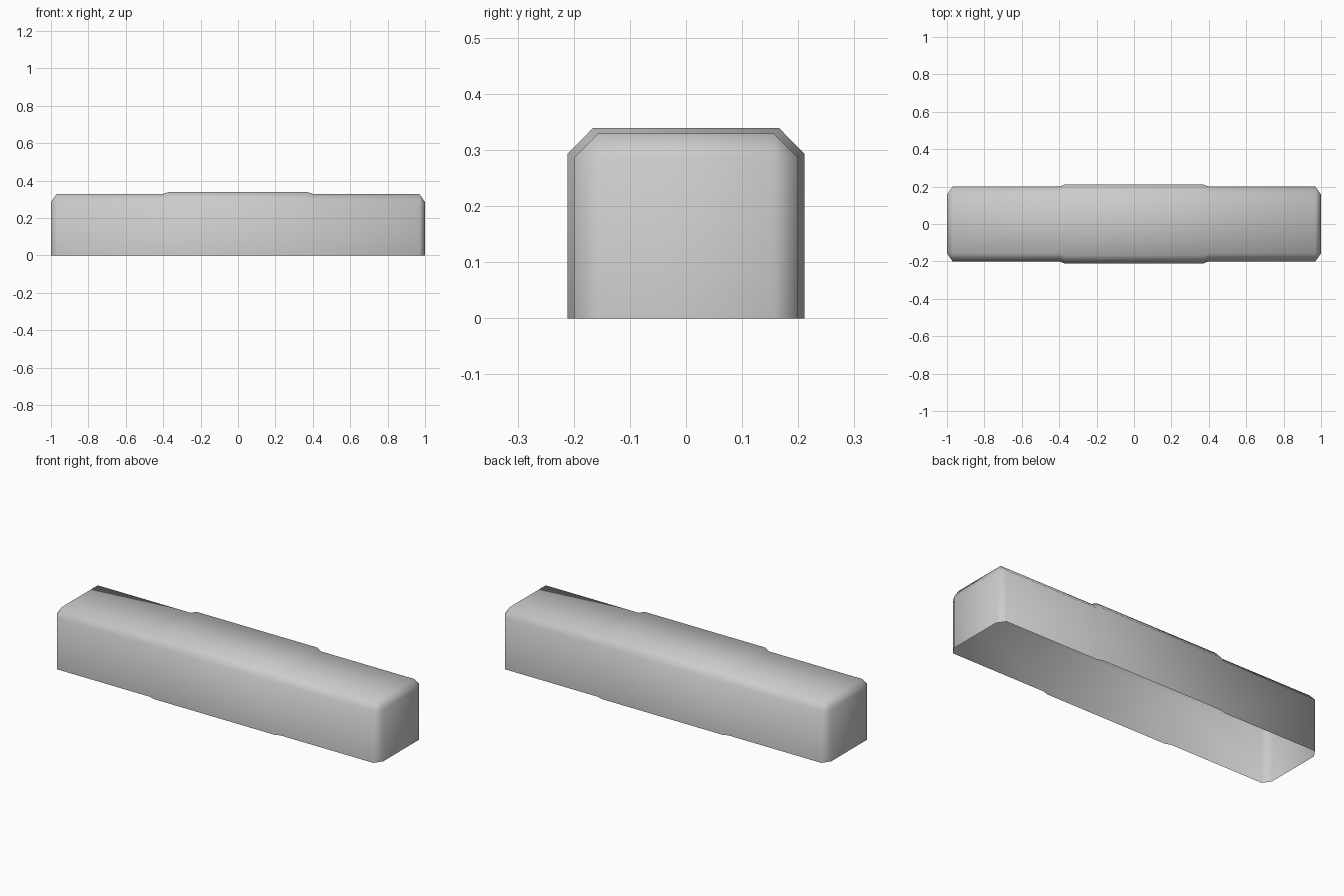
import bpy, bmesh

if "Cube" in bpy.data.objects:
    bpy.data.objects.remove(bpy.data.objects["Cube"])

# Half cross-section stations along x: (x, side y, chamfer y, shoulder z, top z)
half = [
    (0.37, 0.211, 0.166, 0.293, 0.339),   # raised middle band
    (0.40, 0.200, 0.157, 0.286, 0.329),   # step down to the arms
    (0.97, 0.200, 0.157, 0.286, 0.329),   # arm end
    (1.00, 0.157, 0.157, 0.286, 0.286),   # bevelled end cap
]
stations = [(-s[0],) + s[1:] for s in reversed(half)] + half


def section(bm, x, side, cham, shoulder, top):
    # Open-bottomed arch with chamfered upper corners
    pts = [(-side, 0), (-side, shoulder), (-cham, top),
           (cham, top), (side, shoulder), (side, 0)]
    return [bm.verts.new((x, y, z)) for y, z in pts]


# Hollow shell lofted through the sections
bm = bmesh.new()
rings = [section(bm, *s) for s in stations]
for a, b in zip(rings, rings[1:]):
    for i in range(5):
        bm.faces.new((a[i], a[i + 1], b[i + 1], b[i]))

# Flat end faces
for r in (rings[0], rings[-1]):
    bm.faces.new((r[0], r[1], r[4], r[5]))

# Collapse the end corners to points
bmesh.ops.remove_doubles(bm, verts=bm.verts, dist=0.0005)
bmesh.ops.recalc_face_normals(bm, faces=bm.faces)
top_face = max(bm.faces, key=lambda f: f.calc_center_median().z)
if top_face.normal.z < 0:
    bmesh.ops.reverse_faces(bm, faces=bm.faces)
for f in bm.faces:
    f.smooth = True

mesh = bpy.data.meshes.new("hollow_bar_shell")
bm.to_mesh(mesh)
bm.free()
bar = bpy.data.objects.new("hollow_bar_shell", mesh)
bpy.context.collection.objects.link(bar)
